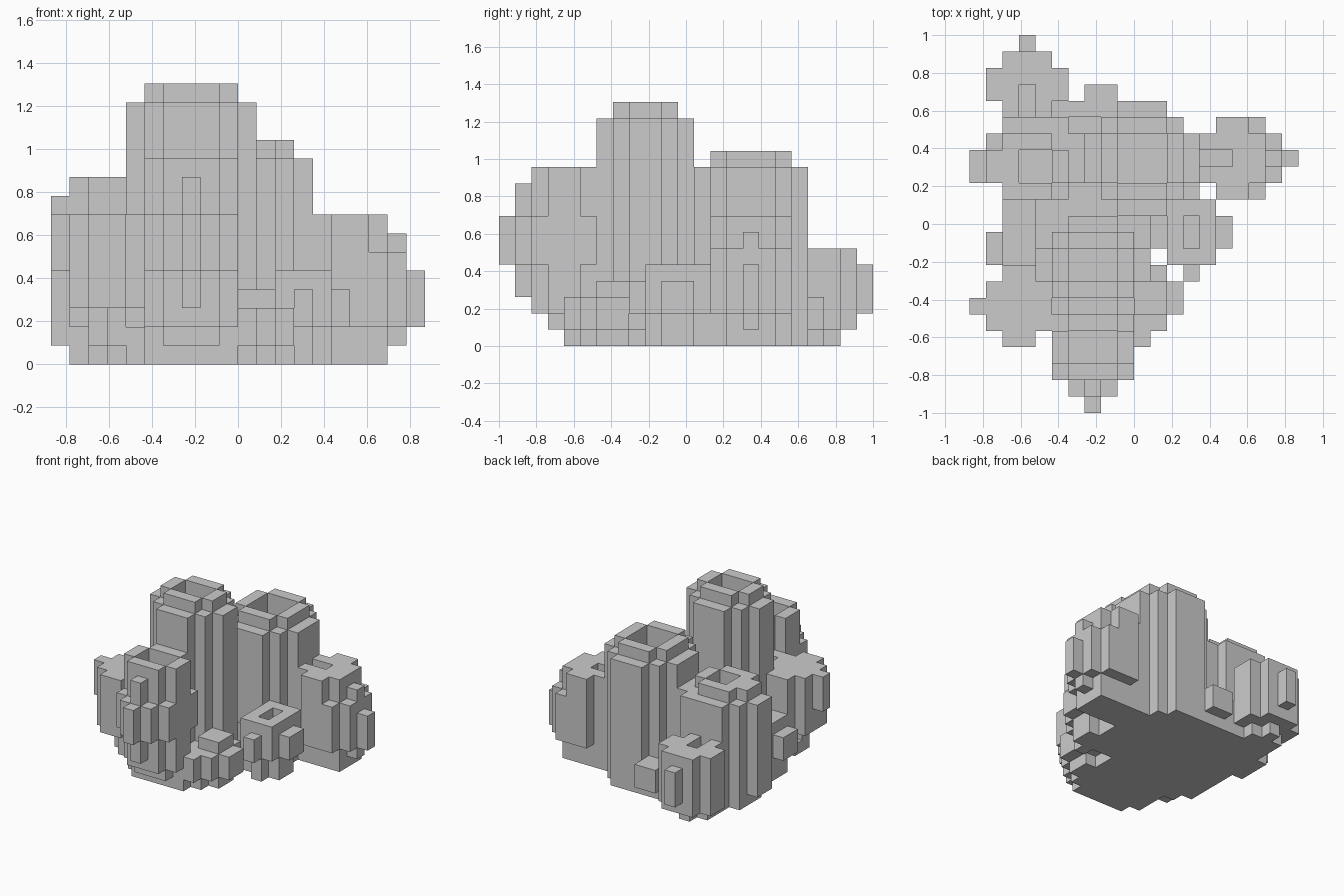
import bpy, bmesh
from mathutils import Vector

cube = bpy.data.objects.get("Cube")
if cube:
    bpy.data.objects.remove(cube)

U = 2 / 23
ORIGIN = Vector((-10 * U, -11.5 * U, 0))
parts, taken = {}, set()

mat = bpy.data.materials.new("plain grey")
mat.use_nodes = True
mat.diffuse_color = (0.6, 0.6, 0.6, 1)
mat.node_tree.nodes["Principled BSDF"].inputs["Base Color"].default_value = (0.6, 0.6, 0.6, 1)


def disc(cx, cy, rx, ry):
    return {(i, j) for i in range(20) for j in range(23)
            if ((i - cx) / rx) ** 2 + ((j - cy) / ry) ** 2 <= 1}


def add(name, cells):
    cells = cells - taken
    taken.update(cells)
    parts.setdefault(name, set()).update(cells)


def box(i0, i1, j0, j1, k0, k1):
    return {(i, j, k) for i in range(i0, i1 + 1)
            for j in range(j0, j1 + 1) for k in range(k0, k1 + 1)}


def tube(name, layers, hole=None, nubs=()):
    """Stack of stepped discs (cx, cy, rx, ry, k0, k1), an opening and side nubs."""
    cells = set()
    for cx, cy, rx, ry, k0, k1 in layers:
        cells |= {(i, j, k) for i, j in disc(cx, cy, rx, ry) for k in range(k0, k1 + 1)}
    if hole:
        cx, cy, rx, ry, k0 = hole
        gap = disc(cx, cy, rx, ry)
        cells = {c for c in cells if c[2] < k0 or c[:2] not in gap}
    for n in nubs:
        cells |= box(*n)
    add(name, cells)


# Hollow tubes
tube("tall_tube", [(7, 8.5, 3.3, 2.8, 0, 13), (7, 8.5, 2.3, 1.8, 14, 14)],
     (7, 8.5, 1.3, 0.81, 10))
tube("middle_tube", [(10, 15, 3.3, 3.3, 0, 10), (10, 15, 2.3, 2.3, 11, 11)],
     (10, 15, 1.5, 1.5, 7))
tube("right_tube", [(3.5, 15, 2.8, 2.5, 0, 8), (3, 14.5, 2.3, 1.8, 9, 9)],
     (3.5, 14.5, 0.8, 0.8, 6), [(0, 0, 14, 15, 1, 8)])
tube("left_tube", [(15.5, 15, 1.9, 1.9, 0, 0), (16, 15, 2.3, 1.3, 1, 1),
                   (16, 15, 2.3, 2.3, 2, 5), (15.6, 15, 1.8, 2.4, 6, 7)],
     (14.5, 15, 0.6, 0.5, 5),
     [(18, 18, 15, 15, 6, 6), (19, 19, 15, 15, 2, 4), (13, 13, 14, 16, 0, 3)])
tube("front_tube", [(7, 4.5, 2.5, 1.8, 1, 1), (7, 4, 2.5, 2.3, 2, 2),
                    (7, 3.5, 2.4, 2.6, 3, 4), (7, 3.5, 2.5, 2.8, 5, 7),
                    (7, 3.5, 2.4, 2.6, 8, 9), (7, 3.5, 2.4, 1.8, 10, 10)],
     (7, 3.5, 1.3, 0.8, 7), [(7, 7, 0, 0, 5, 7)])
tube("back_tube", [(3, 19, 1.3, 1.3, 0, 0), (3, 19.5, 2.3, 1.8, 1, 5)],
     (3, 18.5, 0.5, 0.8, 3), [(3, 3, 22, 22, 2, 4)])

# Small buds around the foot
tube("side_bud", [(3, 6, 1.3, 1.3, 2, 2), (2.5, 6, 2, 2.3, 3, 7)],
     None, [(0, 0, 6, 6, 5, 7)])
tube("right_bud", [(2.5, 11, 1.2, 2.3, 0, 4)], None, [(1, 1, 9, 10, 2, 3)])
tube("left_bud", [(13, 10.5, 1.3, 1.8, 0, 1), (13, 10.5, 2.3, 2.7, 2, 3),
                  (13, 10.5, 1.5, 2.3, 4, 4)], (13, 10.5, 0.5, 0.8, 3))
tube("front_bud", [(10, 6.5, 1.8, 1.8, 0, 0), (10.5, 6.5, 1.9, 1.8, 1, 2),
                   (10.5, 6.5, 1.9, 0.8, 3, 3)],
     None, [(10, 10, 4, 4, 1, 2)])
add("back_bud", box(7, 8, 18, 19, 1, 2) | box(5, 6, 18, 18, 1, 2))

# Base slab, one span of cells per row; the front rows step inward at the ground
spans = [(5, 9), (3, 10), (2, 11), (2, 11), (3, 10), (2, 10), (2, 13), (2, 13),
         (3, 13), (2, 13), (1, 17), (1, 17), (1, 17), (2, 12), (2, 11)]
for row, (a, b) in enumerate(spans, 4):
    add("base", box(max(a, 4) if row < 8 else a, b, row, row, 0, 0))
    if row > 4:
        add("base", box(a, b, row, row, 1, 1))

# Turn each cell set into a mesh of its outer faces
AXES = [Vector((1, 0, 0)), Vector((0, 1, 0)), Vector((0, 0, 1))]
for name, cells in parts.items():
    bm = bmesh.new()
    for c in sorted(cells):
        centre = Vector(c) + Vector((0.5, 0.5, 0.5))
        for a in range(3):
            for s in (1, -1):
                n = AXES[a] * s
                if tuple(int(v) for v in Vector(c) + n) in taken:
                    continue
                u, v = AXES[(a + 1) % 3] * s, AXES[(a + 2) % 3]
                corners = [centre + n / 2 + (u * p + v * q) / 2
                           for p, q in ((-1, -1), (1, -1), (1, 1), (-1, 1))]
                bm.faces.new([bm.verts.new(ORIGIN + k * U) for k in corners])
    bmesh.ops.remove_doubles(bm, verts=bm.verts, dist=0.001)
    bmesh.ops.dissolve_limit(bm, angle_limit=0.01, verts=bm.verts, edges=bm.edges)
    mesh = bpy.data.meshes.new(name)
    bm.to_mesh(mesh)
    bm.free()
    mesh.materials.append(mat)
    bpy.context.collection.objects.link(bpy.data.objects.new(name, mesh))
